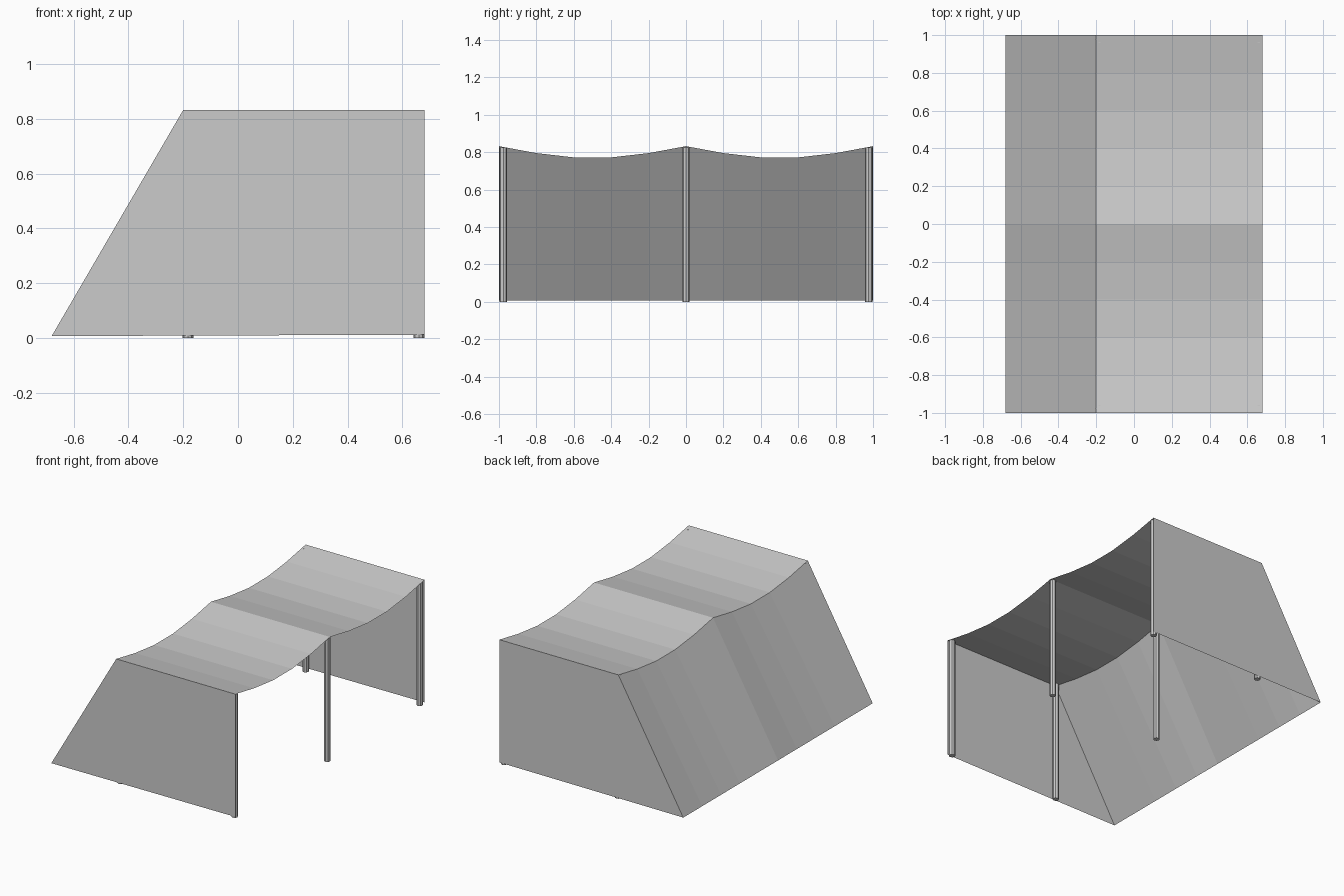
import bpy, math

if "Cube" in bpy.data.objects:
    bpy.data.objects.remove(bpy.data.objects["Cube"])

FRONT, RIDGE, BACK = 0.68, -0.20, -0.68
TOP, SAG, HEM = 0.832, 0.063, 0.012


def mesh_object(name, verts, faces):
    mesh = bpy.data.meshes.new(name)
    mesh.from_pydata(verts, [], faces)
    obj = bpy.data.objects.new(name, mesh)
    bpy.context.collection.objects.link(obj)
    return obj


def sheet(name, row_a, row_b):
    n = len(row_a)
    faces = [(i, n + i, n + i + 1, i + 1) for i in range(n - 1)]
    return mesh_object(name, row_a + row_b, faces)


# Fabric droops between the three rows of posts
ys = [-1 + 0.2 * i for i in range(11)]
drape = [TOP - SAG * abs(math.sin(math.pi * y)) for y in ys]
ridge = [(RIDGE, y, z) for y, z in zip(ys, drape)]

# Roof and sloping back sheet
sheet("roof_canopy", ridge, [(FRONT, y, z) for y, z in zip(ys, drape)])
sheet("sloped_back", [(BACK, y, 0.007) for y in ys], ridge)

# Side walls
for label, s in (("near", -1), ("far", 1)):
    pts = [(BACK, s, 0.007), (FRONT, s, HEM), (FRONT, s, TOP), (RIDGE, s, TOP)]
    mesh_object(f"{label}_side_wall", pts, [(0, 1, 2, 3) if s < 0 else (3, 2, 1, 0)])

# Support posts
for label, x in (("front", 0.66), ("rear", -0.183)):
    for side, y in (("near", -0.977), ("middle", 0), ("far", 0.977)):
        height = 0.825
        bpy.ops.mesh.primitive_cylinder_add(
            vertices=8, radius=0.02, depth=height, location=(x, y, height / 2))
        bpy.context.object.name = f"{label}_{side}_post"
